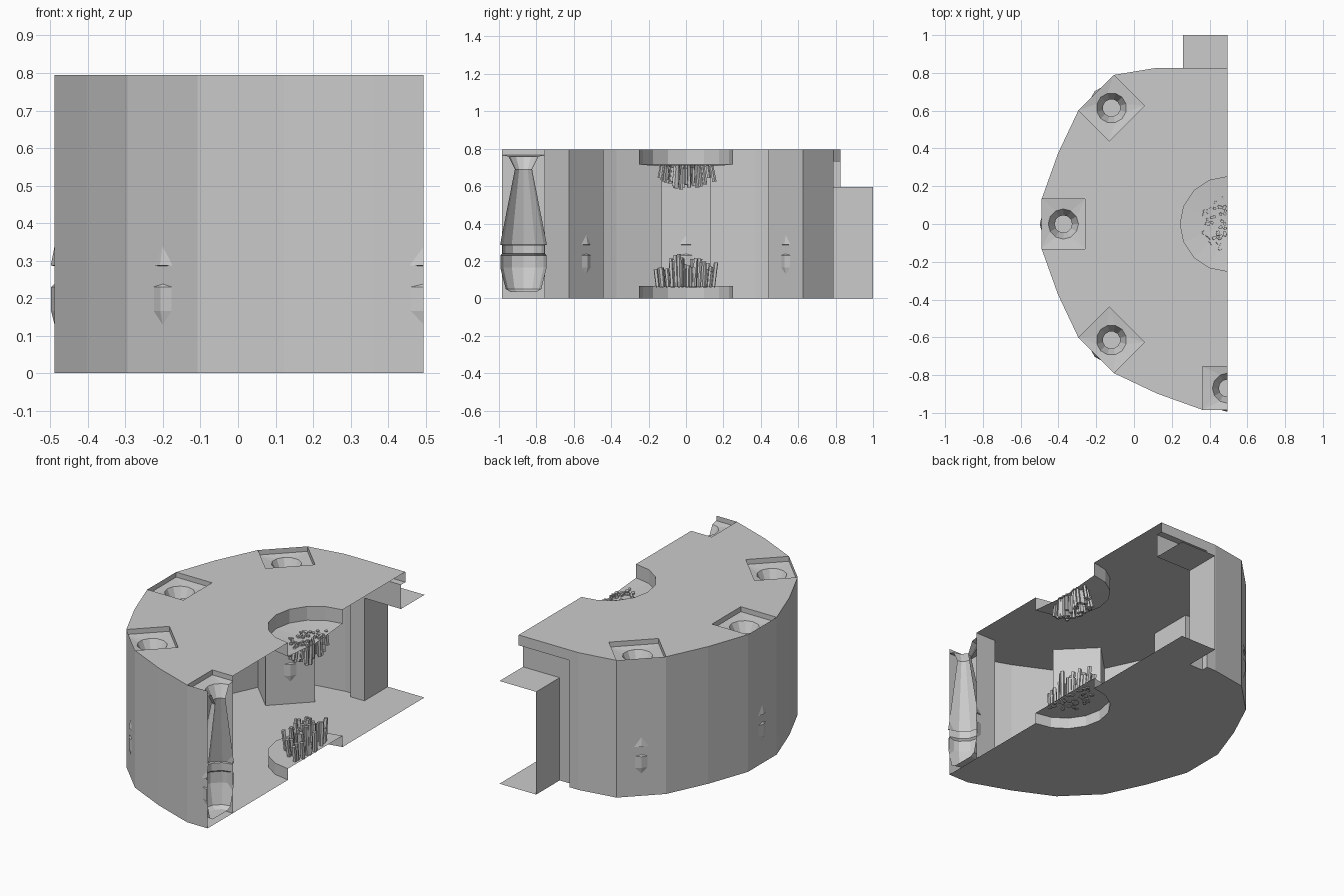
import bpy, bmesh, math, random
from mathutils import Vector, Matrix

if "Cube" in bpy.data.objects:
    bpy.data.objects.remove(bpy.data.objects["Cube"])

random.seed(4)
CUT = 0.495                      # plane where the room is sliced open
TOP = 0.795
DIST, RAD, TAN = 0.869, 0.115, 0.132   # niche distance and half sizes
ANGLES = [270, 225, 180, 135]    # niche directions around the centre


def make(name, verts, faces):
    me = bpy.data.meshes.new(name)
    me.from_pydata([tuple(v) for v in verts], [], faces)
    me.update()
    ob = bpy.data.objects.new(name, me)
    bpy.context.collection.objects.link(ob)
    return ob


def strip(name, path, z0, z1):
    """Upright wall along an open 2D path."""
    n = len(path)
    v = [(x, y, z0) for x, y in path] + [(x, y, z1) for x, y in path]
    return make(name, v, [(i, i + 1, n + i + 1, n + i) for i in range(n - 1)])


def sheet(name, path, z):
    return make(name, [(x, y, z) for x, y in path], [tuple(range(len(path)))])


def place(angle, r, t):
    """Radial / tangential offset to plan position."""
    a = math.radians(angle)
    return (CUT + r * math.cos(a) + t * math.sin(a),
            r * math.sin(a) - t * math.cos(a))


def polar(r, a):
    return (CUT + r * math.cos(math.radians(a)), r * math.sin(math.radians(a)))


# plan outlines
OUT, INN = DIST + RAD, DIST - RAD
outer, roof = [(CUT, -OUT)], [(CUT, -INN)]
for a in ANGLES:
    if a != 270:
        outer += [polar(0.972, a + 22.5), place(a, OUT, -TAN)]
        roof += [polar(0.972, a + 22.5), place(a, OUT, -TAN), place(a, INN, -TAN)]
    outer.append(place(a, OUT, TAN))
    roof += [place(a, INN, TAN), place(a, OUT, TAN)]
arc = [polar(0.25, 90 + 22.5 * i) for i in range(9)]
door = [(0.17, 0.825), (0.17, 0.785), (0.26, 0.785), (0.26, 1.0), (CUT, 1.0)]

# shell
strip("outer_wall", outer + [(0.11, 0.825), (0.17, 0.825)], 0, TOP)
sheet("ceiling", roof + [(0.11, 0.825), (CUT, 0.825)] + arc, TOP)
sheet("floor", outer + [(0.11, 0.825)] + door + arc, 0)

# doorway recess and passage
strip("door_lintel", [(0.17, 0.825), (CUT, 0.825)], 0.735, TOP)
sheet("door_soffit", [(0.17, 0.785), (CUT, 0.785), (CUT, 0.825), (0.17, 0.825)], 0.735)
strip("door_frame", door[:3], 0, 0.735)
strip("door_header", [(0.26, 0.785), (CUT, 0.785)], 0.595, 0.735)
strip("passage_wall", door[2:4], 0, 0.595)
sheet("passage_roof", [(0.26, 0.785), (CUT, 0.785), (CUT, 1.0), (0.26, 1.0)], 0.595)

# niche column profile: radius, height
PROFILE = [(0.080, 0.758), (0.046, 0.69), (0.125, 0.287), (0.112, 0.285),
           (0.112, 0.24), (0.124, 0.23), (0.124, 0.165), (0.095, 0.05), (0.07, 0.035)]


def slice_at_cut(ob):
    bm = bmesh.new()
    bm.from_mesh(ob.data)
    geom = bm.verts[:] + bm.edges[:] + bm.faces[:]
    bmesh.ops.bisect_plane(bm, geom=geom, plane_co=(CUT, 0, 0),
                           plane_no=(1, 0, 0), clear_outer=True)
    bm.to_mesh(ob.data)
    bm.free()


for k, a in enumerate(ANGLES):
    # square pillar faces
    p = [place(a, OUT, -TAN), place(a, INN, -TAN), place(a, INN, TAN), place(a, OUT, TAN)]
    if a == 270:
        p = [(CUT, -INN)] + p[2:]
    strip(f"niche_pillar_{k}", p, 0, TOP)
    # turned column with square-to-round top plate
    cx, cy = place(a, DIST, 0)
    N = 12
    verts, faces = [], []
    for r, z in PROFILE:
        for i in range(N):
            t = math.radians(a) + 2 * math.pi * i / N
            verts.append((cx + r * math.cos(t), cy + r * math.sin(t), z))
    for j in range(len(PROFILE) - 1):
        for i in range(N):
            i2 = (i + 1) % N
            faces.append((j * N + i, j * N + i2, (j + 1) * N + i2, (j + 1) * N + i))
    faces.append(tuple(range(len(verts) - N, len(verts))))
    col = make(f"niche_column_{k}", verts, faces)
    rim = []
    for i in range(N):            # project ring directions onto the rectangle
        c, s = math.cos(2 * math.pi * i / N), math.sin(2 * math.pi * i / N)
        if i in (1, 2, 4, 5, 7, 8, 10, 11):
            q = (math.copysign(RAD, c), math.copysign(TAN, s))
        else:
            q = (RAD * round(c), TAN * round(s))
        rim.append((*place(a, DIST + q[0], -q[1]), 0.766))
    plate = make(f"niche_plate_{k}", verts[:N] + rim,
                 [(i, (i + 1) % N, N + (i + 1) % N, N + i) for i in range(N)])
    for ob in (col, plate):
        bm = bmesh.new()
        bm.from_mesh(ob.data)
        bmesh.ops.remove_doubles(bm, verts=bm.verts, dist=1e-5)
        bm.to_mesh(ob.data)
        bm.free()
        if a == 270:
            slice_at_cut(ob)

# central dais and hanging drum
strip("dais_side", arc, 0, 0.065)
sheet("dais_top", arc, 0.065)
strip("drum_side", arc, 0.715, TOP)
make("drum_bottom", [(CUT, 0, 0.695)] + [(x, y, 0.715) for x, y in arc],
     [(0, i, i + 1) for i in range(1, 9)])


# crystal clusters
def cluster(name, count, spread, base, sign, lengths, r0, r1, lean):
    bm = bmesh.new()
    for i in range(count):
        rr = spread * math.sqrt((i + 0.5) / count)
        a = random.uniform(97, 263)
        x, y = polar(rr, a)
        x = min(x, CUT - 0.012)
        length = random.uniform(*lengths) * (1.2 - 0.45 * rr / spread)
        d = Vector(((x - CUT) * lean, y * lean, sign)).normalized()
        rot = Vector((0, 0, 1)).rotation_difference(d).to_matrix().to_4x4()
        mid = Vector((x, y, base)) + d * length / 2
        m = (Matrix.Translation(mid) @ rot
             @ Matrix.Rotation(random.uniform(0, 3), 4, 'Z'))
        bmesh.ops.create_cone(bm, cap_ends=True, segments=5, radius1=r0,
                              radius2=r1, depth=length, matrix=m)
    me = bpy.data.meshes.new(name)
    bm.to_mesh(me)
    bm.free()
    ob = bpy.data.objects.new(name, me)
    bpy.context.collection.objects.link(ob)
    slice_at_cut(ob)


cluster("floor_crystals", 48, 0.155, 0.06, 1, (0.09, 0.18), 0.011, 0.012, 0.8)
cluster("ceiling_crystals", 48, 0.14, 0.712, -1, (0.085, 0.12), 0.009, 0.012, 1.2)
